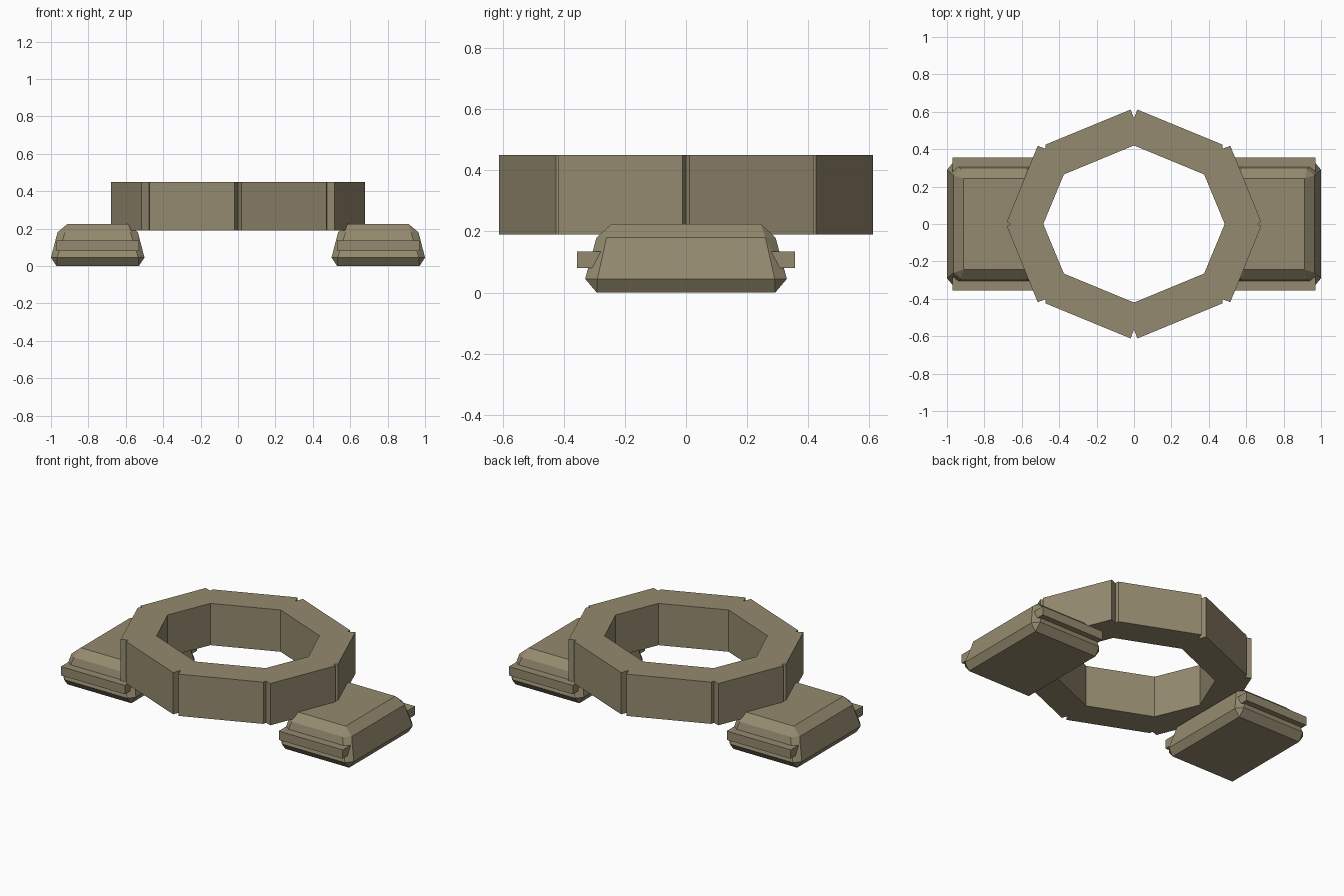
import bpy
import bmesh

if "Cube" in bpy.data.objects:
    bpy.data.objects.remove(bpy.data.objects["Cube"])

tan = bpy.data.materials.new("olive_tan")
tan.diffuse_color = (0.30, 0.255, 0.16, 1)
tan.use_nodes = True
tan.node_tree.nodes["Principled BSDF"].inputs["Base Color"].default_value = tan.diffuse_color


def make_object(name, bm):
    mesh = bpy.data.meshes.new(name)
    bm.to_mesh(mesh)
    bm.free()
    mesh.materials.append(tan)
    obj = bpy.data.objects.new(name, mesh)
    bpy.context.collection.objects.link(obj)
    return obj


# Octagonal ring: two notched segments of one quadrant, mirrored to all four
SIDE = [(0.485, 0), (0.66, 0), (0.68, 0.012), (0.515, 0.418), (0.475, 0.403), (0.375, 0.265)]
END = [(0.375, 0.265), (0.475, 0.403), (0.472, 0.425), (0.018, 0.612), (0, 0.565), (0, 0.42)]
bm = bmesh.new()
for sx in (1, -1):
    for sy in (1, -1):
        for outline in (SIDE, END):
            points = outline if sx * sy > 0 else outline[::-1]
            bm.faces.new([bm.verts.new((sx * x, sy * y, 0.19)) for x, y in points])
bmesh.ops.remove_doubles(bm, verts=bm.verts, dist=0.001)
ring = make_object("ring", bm)
solid = ring.modifiers.new("height", 'SOLIDIFY')
solid.thickness = 0.26
solid.offset = 1

# Foot levels: height, half width, half depth, corner cut in x, corner cut in y
LEVELS = [
    (0.0, 0.22, 0.292, 0, 0),
    (0.045, 0.25, 0.33, 0.033, 0.04),
    (0.18, 0.215, 0.293, 0.04, 0.033),
    (0.225, 0.162, 0.244, 0, 0),
]


def foot_body(name, cx):
    bm = bmesh.new()
    for z, hx, hy, cut_x, cut_y in LEVELS:
        for sx in (1, -1):
            for sy in (1, -1):
                corners = {(hx, hy - cut_y), (hx - cut_x, hy)}
                for x, y in sorted(corners):
                    bm.verts.new((cx + sx * x, sy * y, z))
    bmesh.ops.convex_hull(bm, input=bm.verts)
    bmesh.ops.dissolve_limit(bm, angle_limit=0.01, verts=bm.verts, edges=bm.edges)
    bmesh.ops.recalc_face_normals(bm, faces=bm.faces)
    make_object(name, bm)


# Rail running through the foot and sticking out at front and back
def foot_rail(name, cx):
    bm = bmesh.new()
    bmesh.ops.create_cube(bm, size=1)
    bmesh.ops.scale(bm, vec=(0.44, 0.712, 0.055), verts=bm.verts)
    bmesh.ops.translate(bm, vec=(cx, 0, 0.1075), verts=bm.verts)
    make_object(name, bm)


for side, cx in (("left", -0.75), ("right", 0.75)):
    foot_body(side + "_foot", cx)
    foot_rail(side + "_foot_rail", cx)
